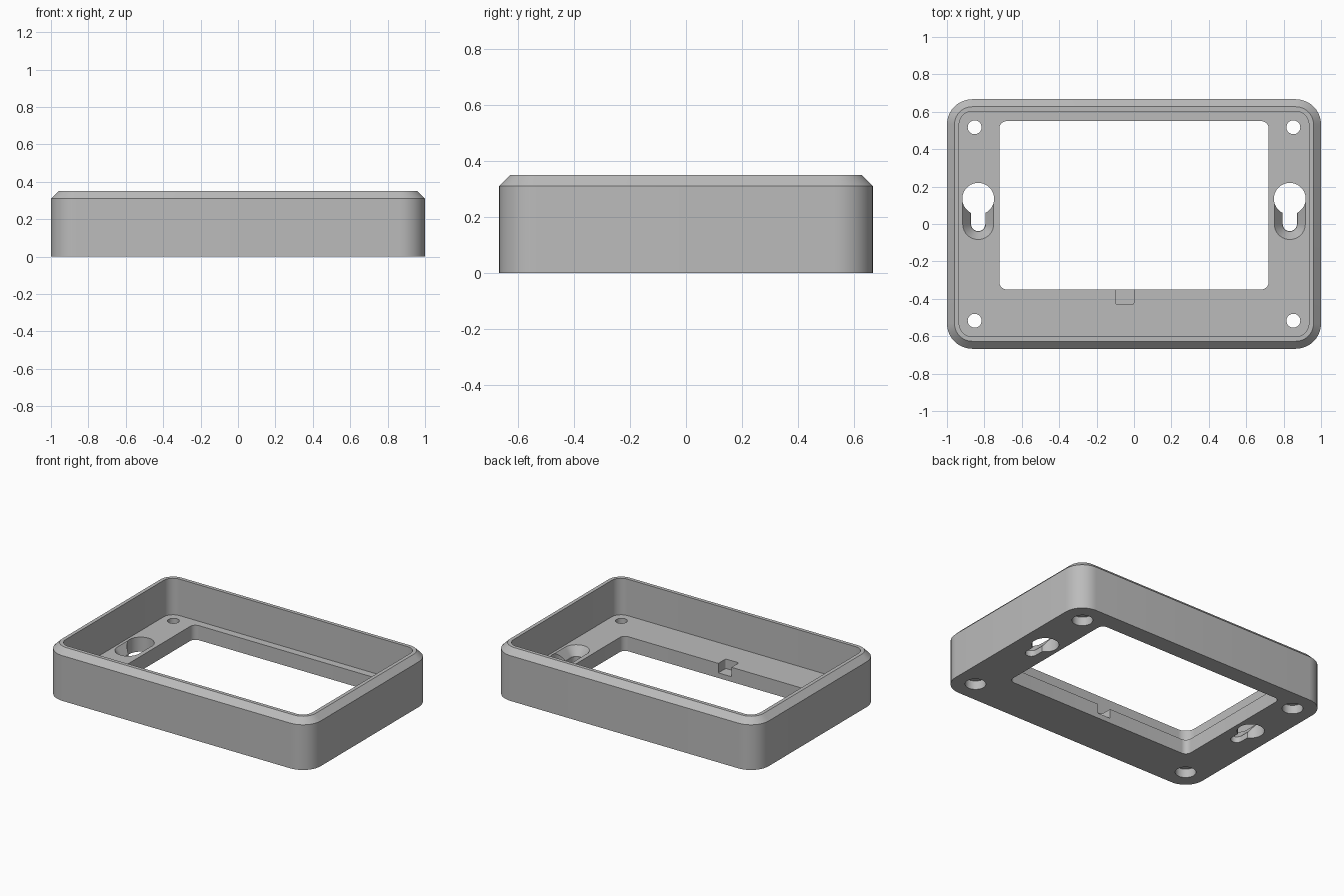
import bpy
import bmesh
from math import sin, cos, pi, radians

cube = bpy.data.objects.get("Cube")
if cube:
    bpy.data.objects.remove(cube, do_unlink=True)

HALF_X, HALF_Y, HEIGHT, FLOOR = 1.0, 0.667, 0.35, 0.1

grey = bpy.data.materials.new("mid grey plastic")
grey.use_nodes = True
colour = (0.5, 0.5, 0.5, 1)
grey.diffuse_color = colour
grey.node_tree.nodes["Principled BSDF"].inputs["Base Color"].default_value = colour


def rounded_rect(hx, hy, r, cx=0, cy=0, steps=10):
    """Counter-clockwise outline with rounded corners."""
    points = []
    for i, (sx, sy) in enumerate([(1, 1), (-1, 1), (-1, -1), (1, -1)]):
        for k in range(steps + 1):
            a = (i + k / steps) * pi / 2
            points.append((cx + sx * (hx - r) + r * cos(a),
                           cy + sy * (hy - r) + r * sin(a)))
    return points


def circle(r, cx, cy, count=40):
    return [(cx + r * cos(2 * pi * k / count), cy + r * sin(2 * pi * k / count))
            for k in range(count)]


def loft(name, sections):
    """Closed solid through (outline, z) sections."""
    bm = bmesh.new()
    loops = [[bm.verts.new((x, y, z)) for x, y in outline] for outline, z in sections]
    for low, high in zip(loops, loops[1:]):
        for i in range(len(low)):
            j = (i + 1) % len(low)
            bm.faces.new((low[i], low[j], high[j], high[i]))
    bm.faces.new(loops[0][::-1])
    bm.faces.new(loops[-1])
    bmesh.ops.remove_doubles(bm, verts=bm.verts, dist=1e-5)
    bmesh.ops.recalc_face_normals(bm, faces=bm.faces)
    mesh = bpy.data.meshes.new(name)
    bm.to_mesh(mesh)
    bm.free()
    obj = bpy.data.objects.new(name, mesh)
    bpy.context.collection.objects.link(obj)
    return obj


def prism(name, outline, z0, z1):
    return loft(name, [(outline, z0), (outline, z1)])


def inset(d, r):
    return rounded_rect(HALF_X - d, HALF_Y - d, r)


# Tray: outer wall, chamfer, rim, inner wall and floor
tray = loft("tray_frame", [
    (inset(0, 0.135), 0), (inset(0, 0.135), HEIGHT - 0.04),
    (inset(0.04, 0.095), HEIGHT), (inset(0.065, 0.07), HEIGHT),
    (inset(0.065, 0.07), FLOOR)])
tray.data.materials.append(grey)

# Window and cable notch
cutters = [
    prism("window_cutter", rounded_rect(0.72, 0.45, 0.04, cy=0.1), -0.1, 0.2),
    prism("notch_cutter", rounded_rect(0.05, 0.09, 0.012, -0.05, -0.34), 0.035, 0.2),
]

for side in (-1, 1):
    # Corner screw holes, counterbored from below
    for end in (-1, 1):
        x, y = side * 0.852, end * 0.517
        cutters.append(prism("screw_hole_cutter", circle(0.037, x, y), -0.1, 0.2))
        cutters.append(prism("counterbore_cutter", circle(0.065, x, y), -0.1, 0.06))

    # Keyhole hangers: round entry, narrow slot, sloping seat
    x = side * 0.833

    def slot(r):
        return rounded_rect(r, 0.06 + r, r, x, 0.06)

    cutters.append(prism("keyhole_entry_cutter", circle(0.085, x, 0.135), -0.1, 0.2))
    cutters.append(prism("keyhole_slot_cutter", slot(0.038), -0.1, 0.2))
    cutters.append(loft("keyhole_seat_cutter", [
        (slot(0.04), 0.04), (slot(0.083), FLOOR), (slot(0.083), 0.2)]))

# Cut everything out of the tray
bpy.context.view_layer.objects.active = tray
for cutter in cutters:
    cutter.hide_render = True
    mod = tray.modifiers.new(cutter.name, 'BOOLEAN')
    mod.operation = 'DIFFERENCE'
    mod.solver = 'EXACT'
    mod.object = cutter
    bpy.ops.object.modifier_apply(modifier=mod.name)
    bpy.data.objects.remove(cutter, do_unlink=True)

bpy.ops.object.select_all(action='DESELECT')
tray.select_set(True)
bpy.ops.object.shade_smooth_by_angle(angle=radians(25))
